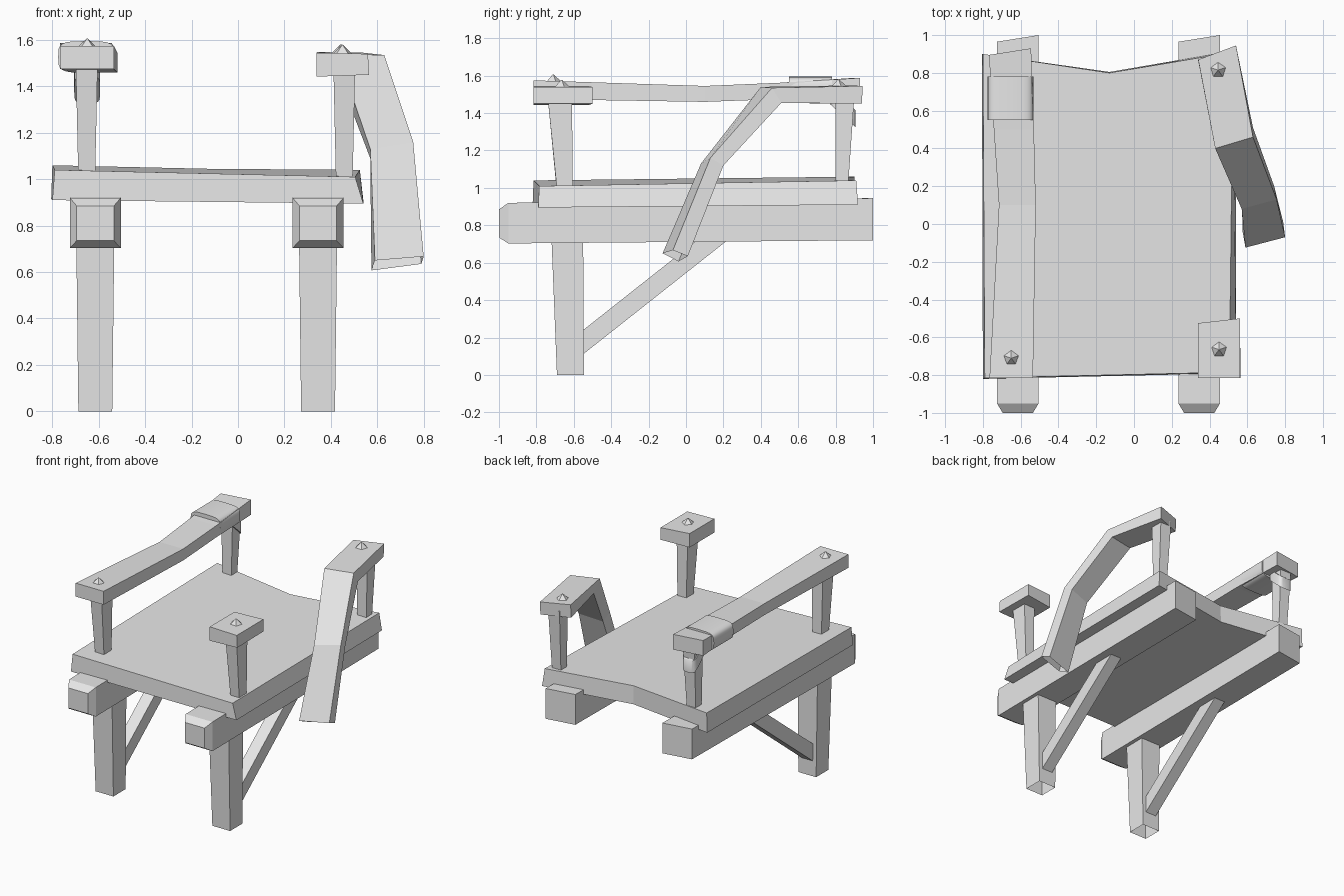
import bpy, bmesh, math
from mathutils import Matrix

cube = bpy.data.objects.get("Cube")
if cube:
    bpy.data.objects.remove(cube, do_unlink=True)

grey = bpy.data.materials.new("plain_grey")
grey.use_nodes = True
grey.diffuse_color = (0.8, 0.8, 0.8, 1)
grey.node_tree.nodes["Principled BSDF"].inputs["Base Color"].default_value = (0.8, 0.8, 0.8, 1)


def finish(name, bm, smooth=False):
    bmesh.ops.recalc_face_normals(bm, faces=bm.faces)
    for f in bm.faces:
        f.smooth = smooth
    mesh = bpy.data.meshes.new(name)
    bm.to_mesh(mesh)
    bm.free()
    mesh.materials.append(grey)
    obj = bpy.data.objects.new(name, mesh)
    bpy.context.collection.objects.link(obj)
    return obj


def loft(name, rings, start=True, end=True, smooth=False):
    """Skin matching rings of points, with optional end caps."""
    bm = bmesh.new()
    vs = [[bm.verts.new(p) for p in ring] for ring in rings]
    n = len(vs[0])
    for a, b in zip(vs, vs[1:]):
        for i in range(n):
            j = (i + 1) % n
            bm.faces.new((a[i], a[j], b[j], b[i]))
    if start:
        bm.faces.new(vs[0])
    if end:
        bm.faces.new(vs[-1])
    return finish(name, bm, smooth)


def flat_ring(x, y, hx, hy, z):
    return [(x - hx, y - hy, z), (x + hx, y - hy, z), (x + hx, y + hy, z), (x - hx, y + hy, z)]


def upright_ring(x0, x1, y, z0, z1, skew=0.0):
    return [(x0, y, z0), (x1, y + skew, z0), (x1, y + skew, z1), (x0, y, z1)]


def rounded(hu, hv, count=24):
    """Rounded rectangle outline used by the wrappings."""
    pts = []
    for i in range(count):
        a = math.tau * i / count
        c, s = math.cos(a), math.sin(a)
        pts.append((hu * math.copysign(abs(c) ** 0.5, c), hv * math.copysign(abs(s) ** 0.5, s)))
    return pts


# Platform with a notched back edge
top = [(-0.79, -0.815, 1.04), (0.505, -0.785, 1.01), (0.525, 0.91, 1.04),
       (-0.13, 0.80, 1.045), (-0.8, 0.9, 1.06)]
bottom = [(-0.8, -0.82, 0.91), (0.54, -0.79, 0.895), (0.54, 0.92, 0.91),
          (-0.13, 0.805, 0.91), (-0.805, 0.9, 0.915)]
loft("platform", [bottom, top])

# Beams, legs and braces on both sides
for side, x in (("right", -0.615), ("left", 0.345)):
    loft(side + "_beam", [
        upright_ring(x - 0.08, x + 0.08, -1.0, 0.735, 0.885),
        upright_ring(x - 0.11, x + 0.11, -0.95, 0.703, 0.92),
        upright_ring(x - 0.11, x + 0.11, 0.965, 0.72, 0.945, 0.035)])
    loft(side + "_leg", [flat_ring(x, -0.618, 0.073, 0.072, 0),
                         flat_ring(x, -0.635, 0.082, 0.085, 0.75)], start=False)
    loft(side + "_brace", [
        [(x + s * 0.045, -0.57, z) for s, z in ((-1, 0.095), (1, 0.095), (1, 0.224), (-1, 0.224))],
        [(x + s * 0.045, y, 0.74) for s, y in ((-1, 0.247), (1, 0.247), (1, 0.083), (-1, 0.083))]])

# Tapered posts that widen upwards
for name, x, y, yt, h in (("front_right_post", -0.652, -0.65, -0.675, 0.065),
                          ("front_left_post", 0.458, -0.648, -0.675, 0.065),
                          ("back_right_post", -0.652, 0.833, 0.85, 0.05),
                          ("back_left_post", 0.458, 0.833, 0.85, 0.05)):
    loft(name, [flat_ring(x, y, 0.036, h * 0.66, 1.0),
                flat_ring(x, yt, 0.047, h, 1.49)])

# Sagging right rail
loft("right_rail", [
    upright_ring(-0.765, -0.535, -0.815, 1.475, 1.575),
    upright_ring(-0.715, -0.52, 0.1, 1.46, 1.545),
    upright_ring(-0.742, -0.53, 0.5, 1.475, 1.562),
    upright_ring(-0.768, -0.545, 0.895, 1.475, 1.588, 0.035)])

# Stub left on the front left post
loft("left_rail_stub", [
    [(0.338, -0.815, 1.442), (0.565, -0.815, 1.45), (0.56, -0.815, 1.54), (0.338, -0.815, 1.545)],
    [(0.338, -0.525, 1.442), (0.56, -0.5, 1.45), (0.56, -0.5, 1.54), (0.338, -0.525, 1.545)]])

# Broken left rail bending down and outwards
loft("broken_left_rail", [
    [(0.34, 0.87, 1.548), (0.54, 0.945, 1.545), (0.54, 0.94, 1.45), (0.34, 0.865, 1.45)],
    [(0.43, 0.40, 1.54), (0.63, 0.46, 1.535), (0.63, 0.51, 1.455), (0.43, 0.47, 1.455)],
    [(0.57, 0.08, 1.13), (0.755, 0.13, 1.16), (0.742, 0.2, 1.12), (0.57, 0.16, 1.09)],
    [(0.59, -0.125, 0.65), (0.80, -0.07, 0.667), (0.79, 0.01, 0.635), (0.575, -0.04, 0.607)]],
    end=False)

# Wrapping around the right rail
wrap = loft("rail_wrap", [[(-0.653 + u, y, 1.527 + v) for u, v in rounded(0.122, 0.068)]
                          for y in (0.55, 0.78)], smooth=True)
# Slanted wrapping around the post below it
band = loft("post_wrap", [[(-0.65 + u, 0.84 + v, 1.43 + dz - v * 0.9) for u, v in rounded(0.056, 0.067)]
                          for dz in (-0.045, 0.045)], smooth=True)

# Five-sided pegs on the rails
pegs = []
for name, x, y, z in (("right_peg", -0.65, -0.71, 1.568),
                      ("front_left_peg", 0.45, -0.665, 1.54),
                      ("back_left_peg", 0.445, 0.815, 1.543)):
    bm = bmesh.new()
    bmesh.ops.create_cone(bm, cap_ends=True, segments=5, radius1=0.046, radius2=0.003,
                          depth=0.04, matrix=Matrix.Translation((x, y, z + 0.018)))
    pegs.append(finish(name, bm))

# Keep the wrappings smooth but their rims sharp
for obj in bpy.context.selected_objects:
    obj.select_set(False)
for obj in (wrap, band):
    obj.select_set(True)
    bpy.context.view_layer.objects.active = obj
bpy.ops.object.shade_smooth_by_angle(angle=math.radians(50))
